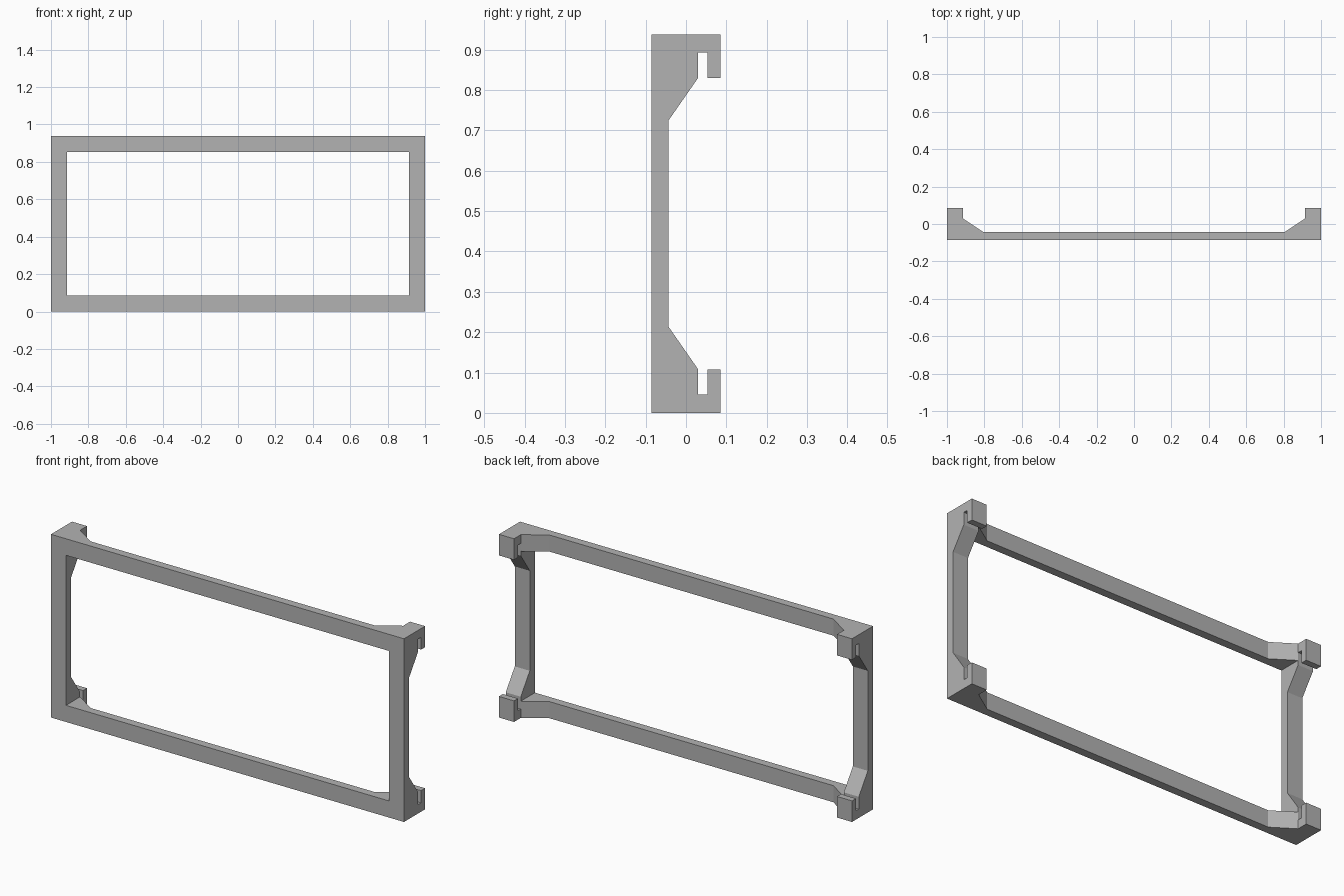
import bpy
import bmesh
from mathutils import Vector

cube = bpy.data.objects.get("Cube")
if cube:
    bpy.data.objects.remove(cube, do_unlink=True)

HEIGHT = 0.938
BAR = 0.085      # width of posts and rails, also half the depth
THIN = -0.043    # back plane of the slim bars
SEAT = 0.03      # back plane of the thick corners

grey = bpy.data.materials.new("plain grey")
grey.use_nodes = True
colour = (0.45, 0.45, 0.45, 1)
grey.diffuse_color = colour
grey.node_tree.nodes["Principled BSDF"].inputs["Base Color"].default_value = colour


def extrude(name, points, offset):
    """Solid made by sweeping a closed outline along offset."""
    bm = bmesh.new()
    face = bm.faces.new([bm.verts.new(p) for p in points])
    swept = bmesh.ops.extrude_face_region(bm, geom=[face])["geom"]
    bmesh.ops.translate(bm, vec=Vector(offset),
                        verts=[v for v in swept if isinstance(v, bmesh.types.BMVert)])
    bmesh.ops.recalc_face_normals(bm, faces=bm.faces)
    mesh = bpy.data.meshes.new(name)
    bm.to_mesh(mesh)
    bm.free()
    mesh.materials.append(grey)
    obj = bpy.data.objects.new(name, mesh)
    bpy.context.collection.objects.link(obj)
    return obj


# Post outline (y, z): sloped gusset, slot and hook, mirrored top to bottom
lower = [(-BAR, 0), (BAR, 0), (BAR, 0.108), (0.053, 0.108), (0.053, 0.045),
         (SEAT, 0.045), (SEAT, 0.108), (THIN, 0.213)]
outline = lower + [(y, HEIGHT - z) for y, z in reversed(lower)]
posts = [extrude(side + "_post", [(x, y, z) for y, z in outline], (BAR, 0, 0))
         for side, x in (("left", 1 - BAR), ("right", -1))]

# Rail outline (x, y): slim bar with sloped ends buried in the posts
half = [(0.96, -BAR), (0.96, 0), (1 - BAR, SEAT), (0.805, THIN)]
outline = half + [(-x, y) for x, y in reversed(half)]
rails = [extrude(level + "_rail", [(x, y, z) for x, y in outline], (0, 0, BAR))
         for level, z in (("bottom", 0), ("top", HEIGHT - BAR))]

# Join the four bars into one solid frame
frame = posts[0]
frame.name = "frame"
bpy.context.view_layer.objects.active = frame
for part in rails + posts[1:]:
    union = frame.modifiers.new("join", "BOOLEAN")
    union.operation = "UNION"
    union.solver = "EXACT"
    union.object = part
    bpy.ops.object.modifier_apply(modifier=union.name)
    bpy.data.objects.remove(part, do_unlink=True)
